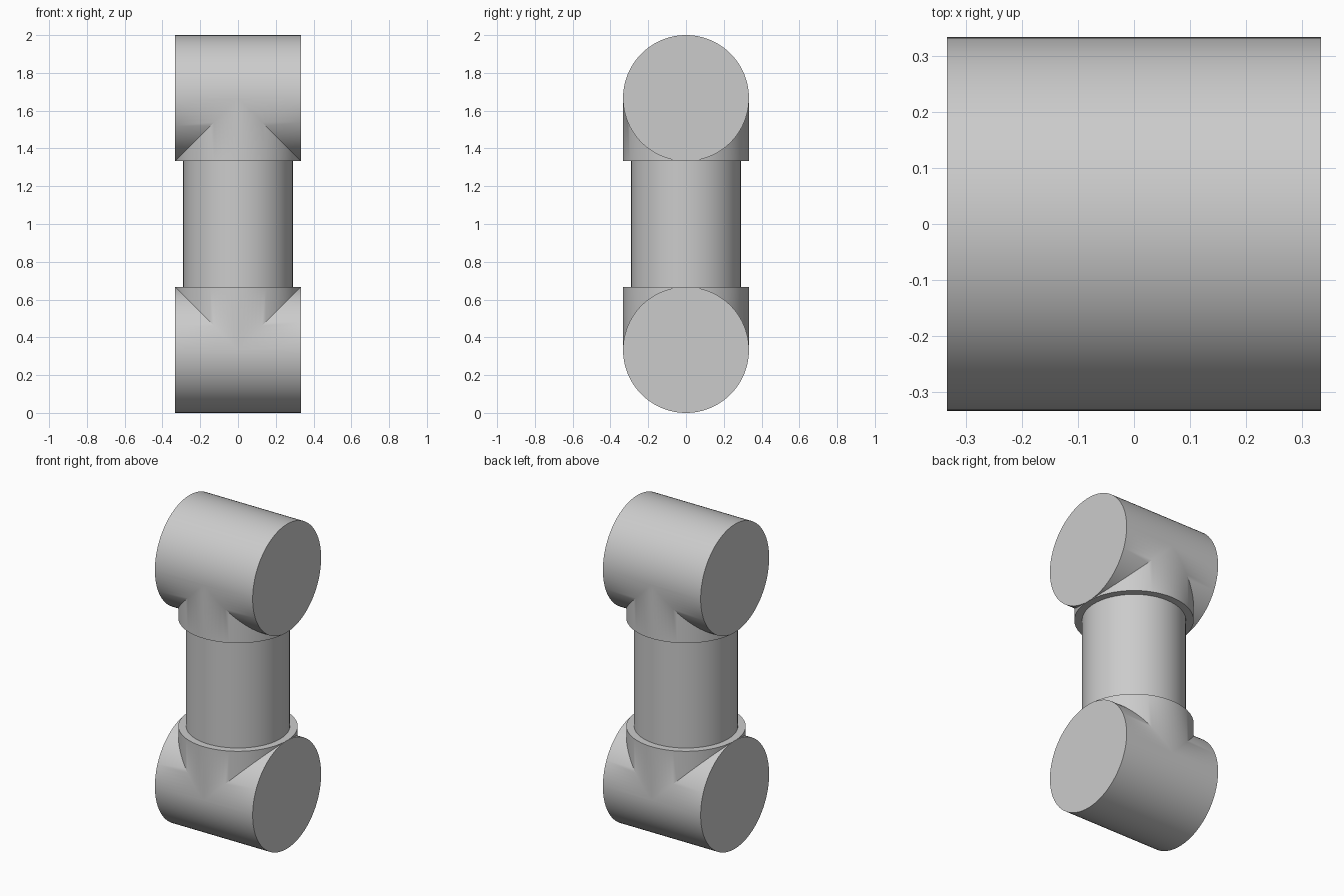
import bpy
from math import pi, radians

cube = bpy.data.objects.get("Cube")
if cube:
    bpy.data.objects.remove(cube, do_unlink=True)

HEIGHT = 2.0
R = HEIGHT / 6          # radius of the fittings
TUBE_R = 0.29
SIDES = 96

grey = bpy.data.materials.new("plain grey")
grey.use_nodes = True
colour = (0.6, 0.6, 0.6, 1)
grey.diffuse_color = colour
grey.node_tree.nodes["Principled BSDF"].inputs["Base Color"].default_value = colour


def cylinder(name, radius, depth, z, turn=0):
    bpy.ops.mesh.primitive_cylinder_add(
        vertices=SIDES, radius=radius, depth=depth,
        location=(0, 0, z), rotation=(0, turn, 0))
    ob = bpy.context.object
    ob.name = ob.data.name = name
    ob.data.materials.append(grey)
    return ob


def smooth(ob):
    bpy.ops.object.select_all(action="DESELECT")
    ob.select_set(True)
    bpy.context.view_layer.objects.active = ob
    bpy.ops.object.shade_smooth_by_angle(angle=radians(30))


def tee(name, z, side):
    """Horizontal drum fused with a vertical collar of the same radius."""
    collar = cylinder(name + "_collar", R, R, z + side * R / 2)
    drum = cylinder(name, R, 2 * R, z, pi / 2)
    union = drum.modifiers.new("Fuse collar", "BOOLEAN")
    union.operation = "UNION"
    union.solver = "EXACT"
    union.object = collar
    bpy.ops.object.modifier_apply(modifier=union.name)
    bpy.data.objects.remove(collar, do_unlink=True)
    smooth(drum)


# Mirrored end fittings
tee("lower_fitting", R, 1)
tee("upper_fitting", HEIGHT - R, -1)

# Narrower tube joining the two collars
smooth(cylinder("connecting_tube", TUBE_R, HEIGHT - 4 * R + 0.04, HEIGHT / 2))
